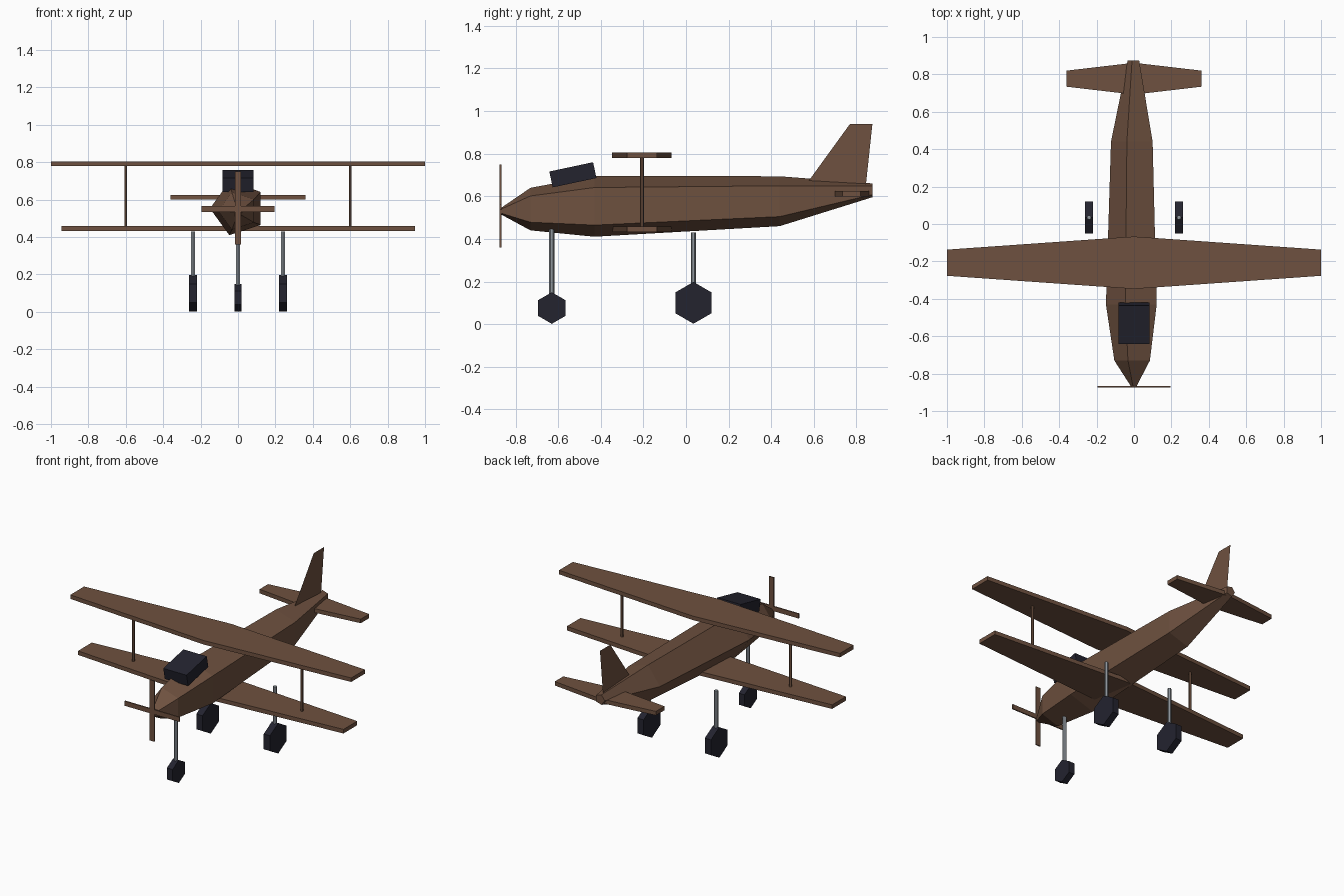
import bpy, bmesh, math
from mathutils import Matrix, Vector

if "Cube" in bpy.data.objects:
    bpy.data.objects.remove(bpy.data.objects["Cube"], do_unlink=True)


def material(name, rgb):
    m = bpy.data.materials.new(name)
    m.use_nodes = True
    m.diffuse_color = (*rgb, 1)
    m.node_tree.nodes["Principled BSDF"].inputs["Base Color"].default_value = (*rgb, 1)
    return m


BROWN = material("brown wood", (0.156, 0.082, 0.05))
DARK = material("dark navy", (0.017, 0.017, 0.028))
GREY = material("grey metal", (0.28, 0.31, 0.34))


def finish(name, bm, mat):
    if any(not e.is_boundary for e in bm.edges):
        bmesh.ops.recalc_face_normals(bm, faces=bm.faces)
    mesh = bpy.data.meshes.new(name)
    bm.to_mesh(mesh)
    bm.free()
    mesh.materials.append(mat)
    obj = bpy.data.objects.new(name, mesh)
    bpy.context.collection.objects.link(obj)
    return obj


def loft(name, rings, mat):
    """Skin a row of matching rings and cap both ends."""
    bm = bmesh.new()
    rows = [[bm.verts.new(p) for p in ring] for ring in rings]
    n = len(rows[0])
    for a, b in zip(rows, rows[1:]):
        for i in range(n):
            j = (i + 1) % n
            bm.faces.new((a[i], a[j], b[j], b[i]))
    bm.faces.new(rows[0])
    bm.faces.new(rows[-1])
    return finish(name, bm, mat)


def box(name, center, size, mat, tilt=0):
    bm = bmesh.new()
    bmesh.ops.create_cube(bm, size=1)
    place = Matrix.Translation(center) @ Matrix.Rotation(tilt, 4, 'X') @ Matrix.Diagonal((*size, 1))
    bmesh.ops.transform(bm, matrix=place, verts=bm.verts)
    return finish(name, bm, mat)


def rod(name, start, end, radius, sides, mat, spin=0):
    """Straight prism between two points."""
    a, b = Vector(start), Vector(end)
    bm = bmesh.new()
    bmesh.ops.create_cone(bm, cap_ends=True, segments=sides, radius1=radius,
                          radius2=radius, depth=(b - a).length)
    turn = (b - a).to_track_quat('Z', 'Y').to_matrix().to_4x4()
    place = Matrix.Translation((a + b) / 2) @ turn @ Matrix.Rotation(spin, 4, 'Z')
    bmesh.ops.transform(bm, matrix=place, verts=bm.verts)
    return finish(name, bm, mat)


def wing(name, y, z, span, root, tip, thick):
    """Tapered slab, given half span and half chords."""
    def section(x, c):
        h = thick / 2
        return [(x, y - c, z - h), (x, y + c, z - h), (x, y + c, z + h), (x, y - c, z + h)]
    return loft(name, [section(-span, tip), section(0, root), section(span, tip)], BROWN)


def wheel(name, x, y, radius, width):
    z = radius * 1.02
    # hexagon with one corner pointing up
    bm = bmesh.new()
    bmesh.ops.create_cone(bm, cap_ends=True, segments=6, radius1=radius,
                          radius2=radius, depth=width)
    bm.verts.ensure_lookup_table()
    top = max(bm.verts, key=lambda v: v.co.y).co
    align = math.pi / 2 - math.atan2(top.y, top.x)
    place = (Matrix.Translation((x, y, z)) @ Matrix.Rotation(math.pi / 2, 4, 'Y')
             @ Matrix.Rotation(math.pi / 2 + align, 4, 'Z'))
    bmesh.ops.transform(bm, matrix=place, verts=bm.verts)
    return finish(name, bm, DARK)


# Five-sided fuselage: (y, centre height, radius)
stations = [(-0.87, 0.53, 0.015), (-0.73, 0.54, 0.105), (-0.43, 0.553, 0.15),
            (0.44, 0.577, 0.123), (0.875, 0.628, 0.034)]
angles = [math.pi + i * math.tau / 5 for i in range(5)]
loft("fuselage", [[(r * math.cos(a), y, z + r * math.sin(a)) for a in angles]
                  for y, z, r in stations], BROWN)

# Wings and tailplane
wing("upper_wing", -0.207, 0.792, 1.0, 0.14, 0.07, 0.026)
wing("lower_wing", -0.207, 0.446, 0.945, 0.14, 0.07, 0.026)
wing("tailplane", 0.777, 0.613, 0.36, 0.085, 0.043, 0.026)

# Paper-thin tail fin
bm = bmesh.new()
bm.faces.new([bm.verts.new((0, y, z)) for y, z in
              [(0.567, 0.66), (0.77, 0.94), (0.875, 0.94), (0.843, 0.64)]])
finish("tail_fin", bm, BROWN)

# Tilted cockpit block
box("cockpit", (0, -0.531, 0.701), (0.166, 0.21, 0.076), DARK, math.radians(12))

# Crossed propeller blades
box("propeller_vertical", (0, -0.871, 0.555), (0.034, 0.008, 0.39), BROWN)
box("propeller_horizontal", (0, -0.871, 0.55), (0.39, 0.008, 0.03), BROWN)

# Wing struts and main landing gear on both sides
for side, label in ((1, "left"), (-1, "right")):
    rod(label + "_strut", (side * 0.6, -0.207, 0.45), (side * 0.6, -0.207, 0.785),
        0.009, 6, BROWN)
    rod(label + "_gear_leg", (side * 0.24, 0.035, 0.1), (side * 0.24, 0.035, 0.43),
        0.012, 6, GREY)
    wheel(label + "_wheel", side * 0.24, 0.035, 0.098, 0.044)

# Nose gear
rod("nose_gear_leg", (0, -0.63, 0.08), (0, -0.63, 0.46), 0.012, 6, GREY)
wheel("nose_wheel", 0, -0.63, 0.074, 0.04)
